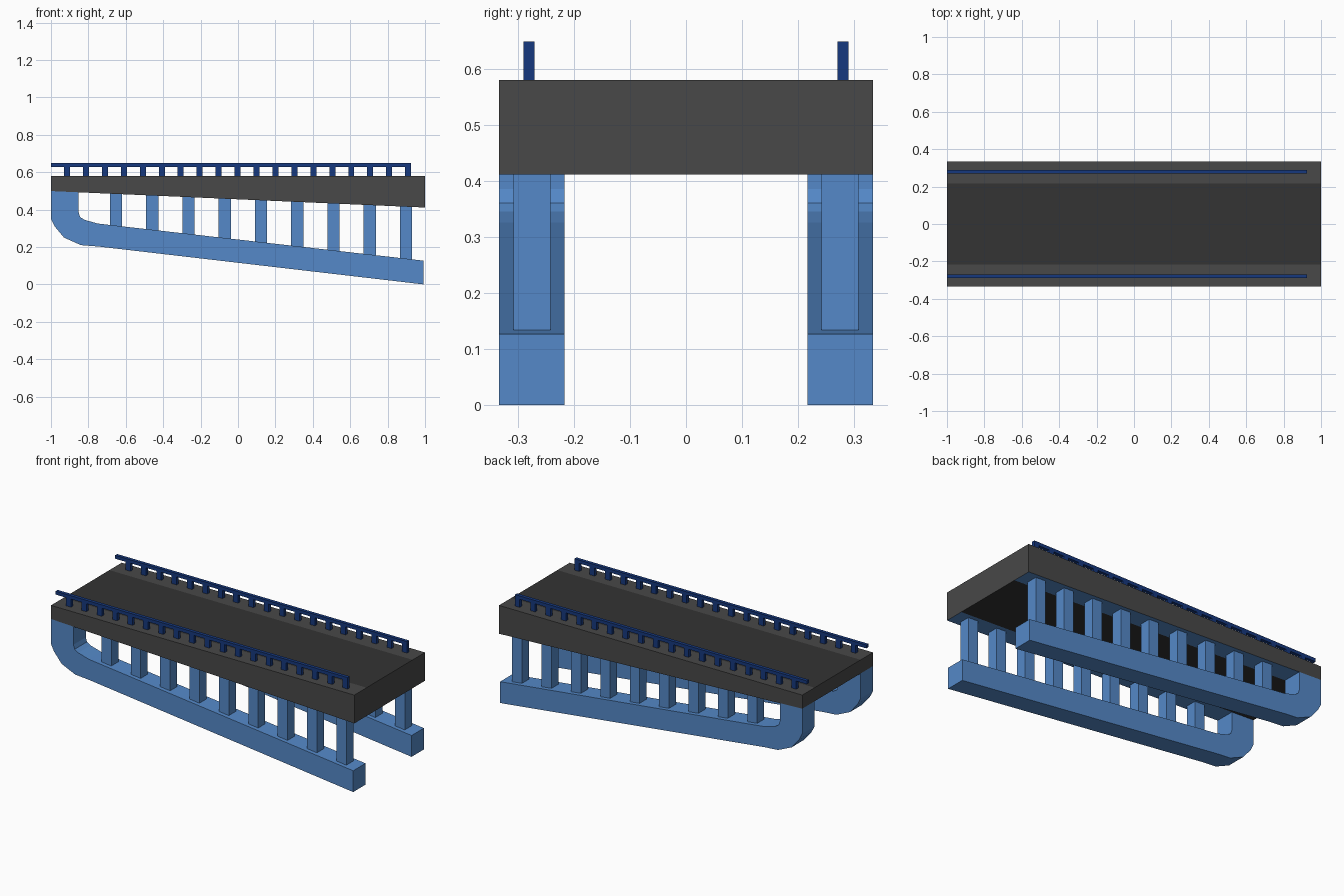
import bpy, bmesh
from mathutils import Vector

if "Cube" in bpy.data.objects:
    bpy.data.objects.remove(bpy.data.objects["Cube"])


def material(name, rgb):
    m = bpy.data.materials.new(name)
    m.diffuse_color = (*rgb, 1)
    m.use_nodes = True
    m.node_tree.nodes["Principled BSDF"].inputs["Base Color"].default_value = m.diffuse_color
    return m


GREY = material("deck_grey", (0.065, 0.065, 0.065))
ROAD = material("road_dark", (0.033, 0.033, 0.033))
BLUE = material("frame_blue", (0.09, 0.25, 0.58))
NAVY = material("rail_navy", (0.008, 0.04, 0.21))

Y_IN, Y_OUT = 0.217, 0.333


def underside(x):
    return 0.455 - 0.044 * x


def beam_top(x):
    return 0.24 - 0.1138 * x


def add_prism(bm, profile, y0, y1):
    """Extrude an x-z profile along y."""
    face = bm.faces.new([bm.verts.new((x, y0, z)) for x, z in profile])
    ext = bmesh.ops.extrude_face_region(bm, geom=[face])["geom"]
    verts = [g for g in ext if isinstance(g, bmesh.types.BMVert)]
    bmesh.ops.translate(bm, verts=verts, vec=(0, y1 - y0, 0))


def finish(bm, name, *mats):
    bmesh.ops.recalc_face_normals(bm, faces=bm.faces)
    me = bpy.data.meshes.new(name)
    bm.to_mesh(me)
    bm.free()
    for m in mats:
        me.materials.append(m)
    ob = bpy.data.objects.new(name, me)
    bpy.context.collection.objects.link(ob)
    return ob


# Tapered deck: dark roadway strip in the middle, blue underside along the edges
bm = bmesh.new()
add_prism(bm, [(-1, underside(-1)), (1, underside(1)), (1, 0.58), (-1, 0.58)], -Y_OUT, Y_OUT)
bmesh.ops.recalc_face_normals(bm, faces=bm.faces)
for y in (-Y_IN, Y_IN):
    bmesh.ops.bisect_plane(bm, geom=bm.verts[:] + bm.edges[:] + bm.faces[:],
                           plane_co=Vector((0, y, 0)), plane_no=Vector((0, 1, 0)))
for f in bm.faces:
    if abs(f.normal.z) > 0.5:
        if abs(f.calc_center_median().y) < Y_IN:
            f.material_index = 1
        elif f.normal.z < 0:
            f.material_index = 2
finish(bm, "deck", GREY, ROAD, BLUE)

# Outline of the sloping lower beam with its curved upturned end
BEAM = [(-1, underside(-1)), (-1, 0.35), (-0.98, 0.31), (-0.93, 0.25), (-0.84, 0.21),
        (-0.75, 0.203), (0.993, 0.0), (0.993, beam_top(0.993)), (-0.75, beam_top(-0.75)),
        (-0.82, 0.345), (-0.844, 0.36), (-0.852, 0.385), (-0.852, underside(-0.852))]

for side, s in (("front", -1), ("back", 1)):
    # Lower beam
    bm = bmesh.new()
    add_prism(bm, BEAM, s * Y_IN, s * Y_OUT)
    finish(bm, side + "_lower_beam", BLUE)

    # Posts between beam and deck
    bm = bmesh.new()
    for i in range(9):
        a = -0.685 + i * 0.1938
        b = a + 0.065
        add_prism(bm, [(a, beam_top(a)), (b, beam_top(b)), (b, underside(b)), (a, underside(a))],
                  s * 0.242, s * 0.308)
    finish(bm, side + "_support_posts", BLUE)

    # Handrail bar with short balusters
    bm = bmesh.new()
    add_prism(bm, [(-1, 0.628), (0.925, 0.628), (0.925, 0.648), (-1, 0.648)], s * 0.27, s * 0.29)
    for i in range(19):
        x = -0.914 + i * 0.1013
        add_prism(bm, [(x - 0.016, 0.58), (x + 0.016, 0.58), (x + 0.016, 0.628), (x - 0.016, 0.628)],
                  s * 0.27, s * 0.29)
    finish(bm, side + "_handrail", NAVY)
